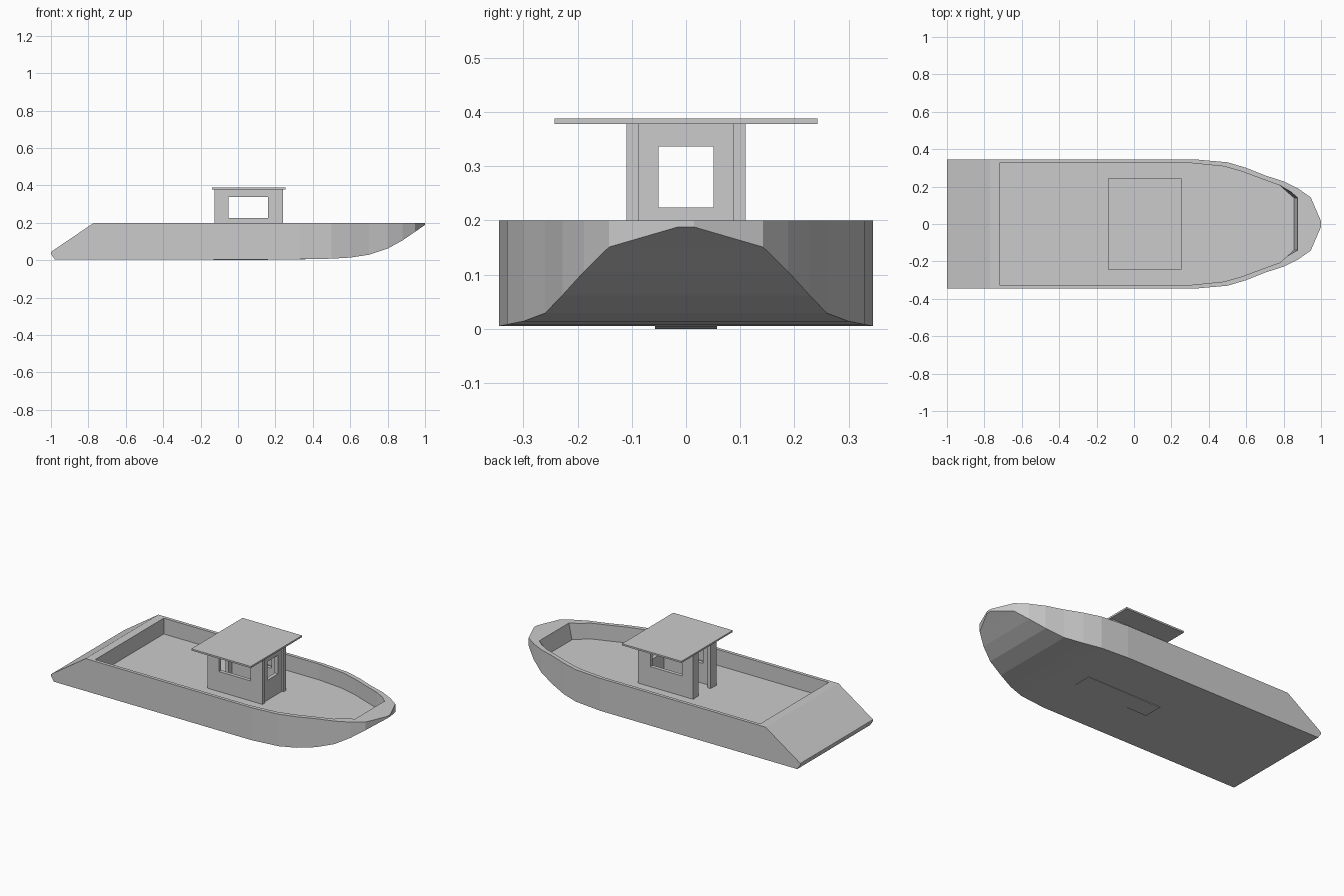
import bpy, bmesh

if "Cube" in bpy.data.objects:
    bpy.data.objects.remove(bpy.data.objects["Cube"])


def make_object(name, bm):
    bmesh.ops.recalc_face_normals(bm, faces=bm.faces)
    mesh = bpy.data.meshes.new(name)
    bm.to_mesh(mesh)
    bm.free()
    obj = bpy.data.objects.new(name, mesh)
    bpy.context.collection.objects.link(obj)
    return obj


def loft(name, stations):
    """Each station: x at bottom, x at top, half width, z bottom, z top."""
    bm = bmesh.new()
    rings = []
    for xb, xt, w, zb, zt in stations:
        rings.append([bm.verts.new(p) for p in
                      ((xb, -w, zb), (xb, w, zb), (xt, w, zt), (xt, -w, zt))])
    for a, b in zip(rings, rings[1:]):
        for i in range(4):
            j = (i + 1) % 4
            bm.faces.new((a[i], a[j], b[j], b[i]))
    bm.faces.new(rings[0])
    bm.faces.new(rings[-1])
    return make_object(name, bm)


def box(name, x, y, z):
    return loft(name, [(x[0], x[0], 1, z[0], z[1]), (x[1], x[1], 1, z[0], z[1])]) \
        if y is None else slab(name, x, y, z)


def slab(name, x, y, z):
    bm = bmesh.new()
    bmesh.ops.create_cube(bm, size=1)
    for v in bm.verts:
        v.co = [r[0] if c < 0 else r[1] for c, r in zip(v.co, (x, y, z))]
    return make_object(name, bm)


def cut(obj, cutter):
    mod = obj.modifiers.new("cut", 'BOOLEAN')
    mod.operation = 'DIFFERENCE'
    mod.solver = 'EXACT'
    mod.object = cutter
    bpy.context.view_layer.objects.active = obj
    bpy.ops.object.modifier_apply(modifier=mod.name)
    bpy.data.objects.remove(cutter)


# Hull with sloped stern and rising bow
profile = [(-1, .345, .034, .044), (-.98, .345, .005, .058), (-.77, .345, .005, .2),
           (.33, .345, .005, .2), (.5, .33, .008, .2), (.6, .3, .014, .2),
           (.7, .26, .029, .2), (.8, .228, .062, .2), (.88, .188, .106, .2),
           (.945, .142, .151, .2), (1, .015, .188, .2)]
hull = loft("hull", [(x, x, w, zb, zt) for x, w, zb, zt in profile])

# Open deck well, with a sloping wall at the bow
FLOOR = .105
well = [(-.72, .325), (.31, .325), (.48, .308), (.58, .28), (.68, .242), (.78, .206)]
stations = [(x, x, w, FLOOR, .3) for x, w in well] + [(.855, .897, .14, FLOOR, .3)]
cut(hull, loft("well_cutter", stations))

# Shallow wedge under the keel
loft("keel_wedge", [(-.13, -.13, .057, 0, .02), (.36, .36, .057, .004, .02)])

# Cabin side walls with windows, and door jambs at the rear
BASE, TOP = FLOOR - .005, .379
for s, side in ((-1, "right"), (1, "left")):
    wall = slab("cabin_wall_" + side, (-.125, .24), sorted((s * .088, s * .11)), (BASE, TOP))
    cut(wall, slab("window_cutter", (-.05, .16), sorted((s * .05, s * .15)), (.225, .338)))
    slab("door_jamb_" + side, (-.123, -.103), sorted((s * .058, s * .089)), (BASE, TOP))

# Cabin front wall with window, set back slightly
front = slab("cabin_front", (.208, .23), (-.089, .089), (BASE, TOP))
cut(front, slab("window_cutter", (.1, .3), (-.051, .051), (.224, .336)))

# Overhanging roof
slab("roof", (-.14, .255), (-.243, .243), (.378, .388))
